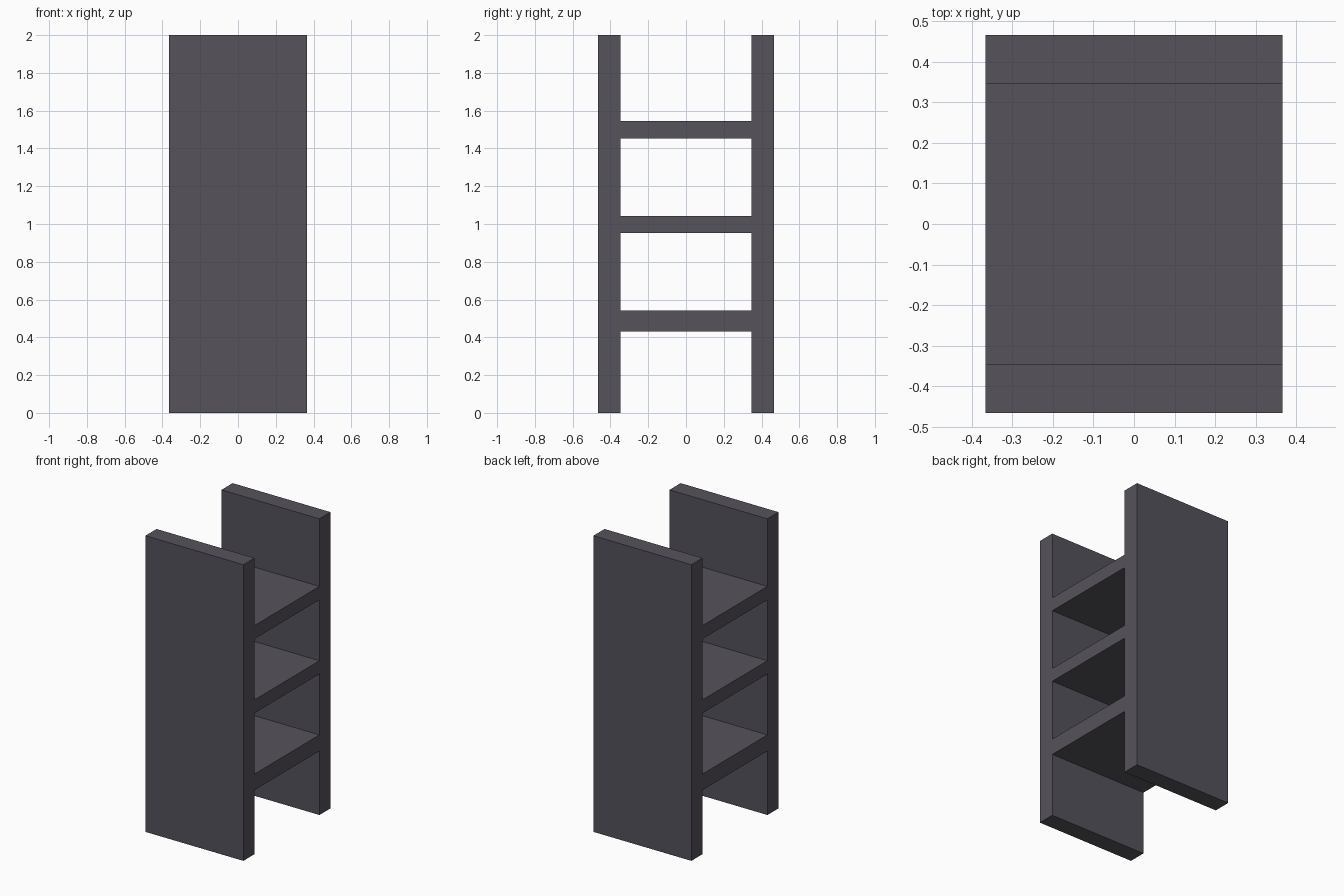
import bpy, bmesh

if "Cube" in bpy.data.objects:
    bpy.data.objects.remove(bpy.data.objects["Cube"])

HALF_X = 0.366
Y = [-0.465, -0.346, 0.346, 0.465]
Z = [0, 0.432, 0.541, 0.952, 1.042, 1.453, 1.544, 2.0]

mat = bpy.data.materials.new("dark grey")
mat.diffuse_color = (0.092, 0.084, 0.107, 1)
mat.use_nodes = True
mat.node_tree.nodes["Principled BSDF"].inputs["Base Color"].default_value = mat.diffuse_color

# Side profile: two uprights (outer columns) joined by three shelves (odd rows)
bm = bmesh.new()
grid = {}

def vert(i, j):
    if (i, j) not in grid:
        grid[i, j] = bm.verts.new((-HALF_X, Y[i], Z[j]))
    return grid[i, j]

for i in range(3):
    for j in range(len(Z) - 1):
        if i != 1 or j % 2 == 1:
            bm.faces.new([vert(i, j), vert(i + 1, j), vert(i + 1, j + 1), vert(i, j + 1)])

# Extrude the profile across the full width, then merge flat faces
ext = bmesh.ops.extrude_face_region(bm, geom=bm.faces[:], use_keep_orig=True)
new_verts = [g for g in ext["geom"] if isinstance(g, bmesh.types.BMVert)]
bmesh.ops.translate(bm, verts=new_verts, vec=(2 * HALF_X, 0, 0))
bmesh.ops.recalc_face_normals(bm, faces=bm.faces[:])

mesh = bpy.data.meshes.new("shelf_rack")
bm.to_mesh(mesh)
bm.free()
mesh.materials.append(mat)
rack = bpy.data.objects.new("shelf_rack", mesh)
bpy.context.collection.objects.link(rack)
